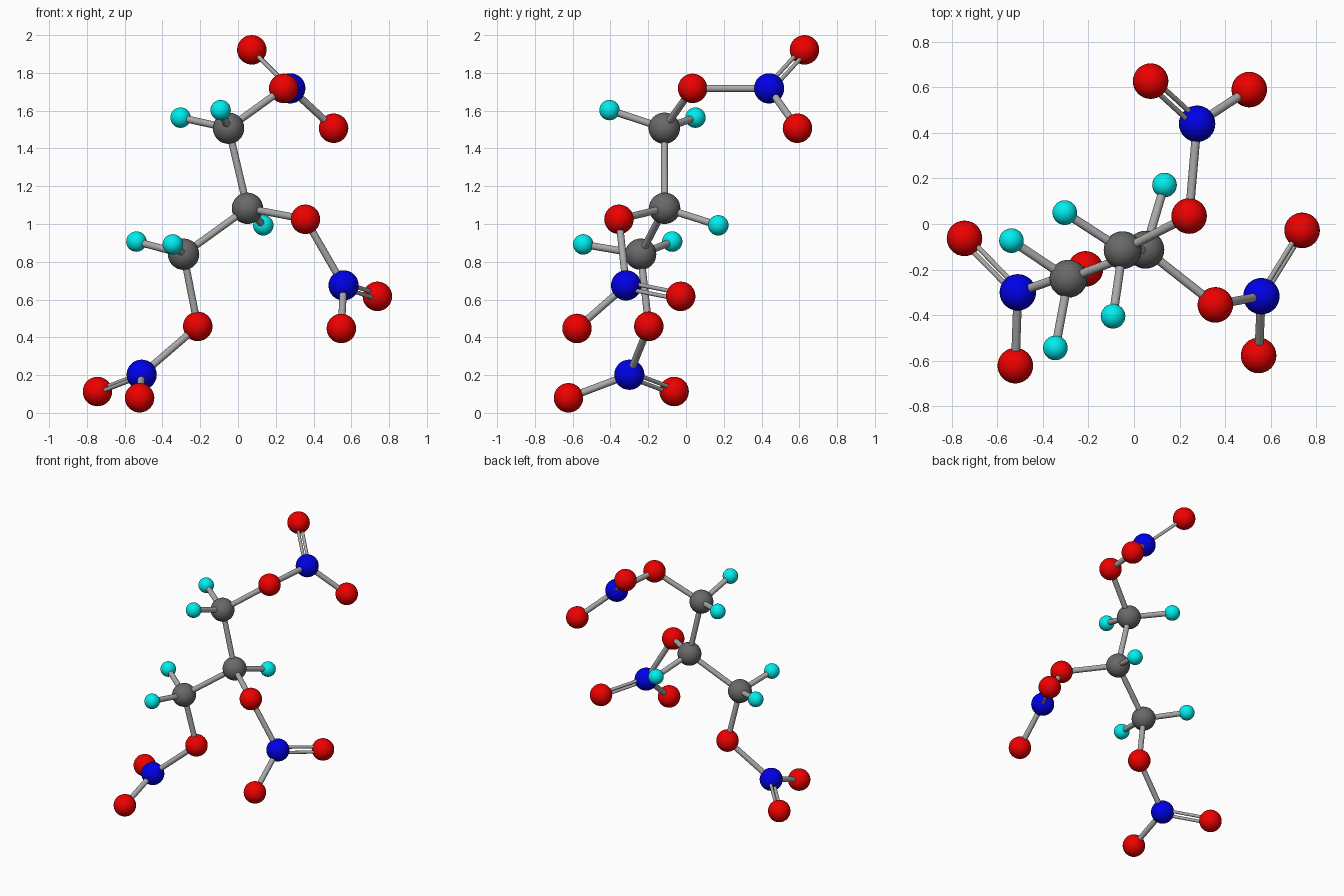
import bpy
from mathutils import Vector

if "Cube" in bpy.data.objects:
    bpy.data.objects.remove(bpy.data.objects["Cube"])


def make_mat(name, rgb):
    m = bpy.data.materials.new(name)
    m.diffuse_color = (*rgb, 1)
    m.use_nodes = True
    m.node_tree.nodes["Principled BSDF"].inputs["Base Color"].default_value = m.diffuse_color
    return m


# element: (radius, material)
KINDS = {
    "carbon": (0.083, make_mat("dark_grey", (0.14, 0.14, 0.14))),
    "nitrogen": (0.08, make_mat("blue", (0.0, 0.0, 0.8))),
    "oxygen": (0.078, make_mat("red", (0.85, 0.0, 0.0))),
    "hydrogen": (0.054, make_mat("cyan", (0.0, 0.85, 0.85))),
}
BOND = make_mat("bond_grey", (0.4, 0.4, 0.4))

ATOMS = {
    # carbon backbone
    "carbon_top": (-0.05, -0.115, 1.507),
    "carbon_mid": (0.05, -0.113, 1.083),
    "carbon_low": (-0.288, -0.24, 0.84),
    # hydrogens
    "hydrogen_top_a": (-0.304, 0.05, 1.563),
    "hydrogen_top_b": (-0.092, -0.405, 1.603),
    "hydrogen_mid": (0.134, 0.171, 0.993),
    "hydrogen_low_a": (-0.538, -0.073, 0.907),
    "hydrogen_low_b": (-0.345, -0.544, 0.892),
    # three nitrate groups
    "oxygen_top_link": (0.242, 0.035, 1.718),
    "nitrogen_top": (0.277, 0.44, 1.718),
    "oxygen_top_double": (0.073, 0.627, 1.922),
    "oxygen_top_single": (0.506, 0.59, 1.507),
    "oxygen_mid_link": (0.357, -0.355, 1.025),
    "nitrogen_mid": (0.559, -0.317, 0.675),
    "oxygen_mid_double": (0.738, -0.028, 0.617),
    "oxygen_mid_single": (0.547, -0.577, 0.447),
    "oxygen_low_link": (-0.213, -0.197, 0.458),
    "nitrogen_low": (-0.51, -0.3, 0.202),
    "oxygen_low_double": (-0.744, -0.063, 0.113),
    "oxygen_low_single": (-0.521, -0.622, 0.08),
}
P = {k: Vector(v) for k, v in ATOMS.items()}


def finish(name, mat):
    ob = bpy.context.object
    ob.name = name
    ob.data.materials.append(mat)
    bpy.ops.object.shade_smooth_by_angle()
    return ob


def rod(name, a, b, r):
    d = b - a
    bpy.ops.mesh.primitive_cylinder_add(vertices=24, radius=r, depth=d.length, location=(a + b) / 2,
                                        rotation=d.to_track_quat('Z', 'Y').to_euler())
    finish(name, BOND)


# atoms
for name, p in P.items():
    r, mat = KINDS[name.split("_")[0]]
    bpy.ops.mesh.primitive_uv_sphere_add(segments=32, ring_count=16, radius=r, location=p)
    finish(name, mat)

# single bonds
singles = [("carbon_top", "carbon_mid"), ("carbon_mid", "carbon_low"),
           ("carbon_top", "hydrogen_top_a"), ("carbon_top", "hydrogen_top_b"),
           ("carbon_mid", "hydrogen_mid"),
           ("carbon_low", "hydrogen_low_a"), ("carbon_low", "hydrogen_low_b")]
for g in ("top", "mid", "low"):
    singles += [(f"carbon_{g}", f"oxygen_{g}_link"),
                (f"oxygen_{g}_link", f"nitrogen_{g}"),
                (f"nitrogen_{g}", f"oxygen_{g}_single")]
for a, b in singles:
    rod(f"bond_{a}_{b}", P[a], P[b], 0.019)

# double bonds: paired thin rods lying in the plane of each nitrate group
for g in ("top", "mid", "low"):
    n, o = P[f"nitrogen_{g}"], P[f"oxygen_{g}_double"]
    d = o - n
    normal = d.cross(P[f"oxygen_{g}_single"] - n)
    off = normal.cross(d).normalized() * 0.018
    for side, s in (("a", 1), ("b", -1)):
        rod(f"double_bond_{g}_{side}", n + off * s, o + off * s, 0.011)
